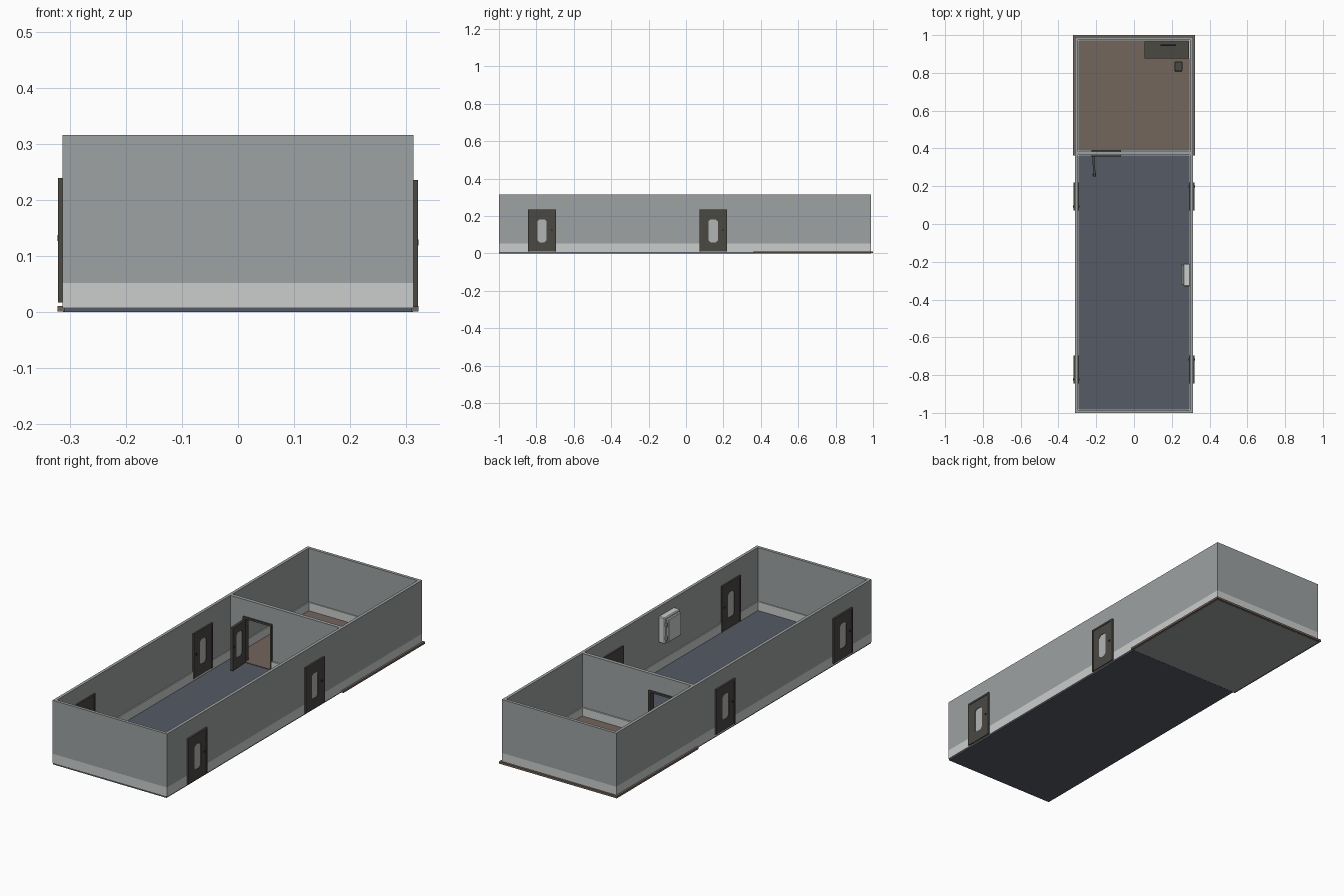
import bpy, bmesh, math
from mathutils import Matrix, Vector

if "Cube" in bpy.data.objects:
    bpy.data.objects.remove(bpy.data.objects["Cube"])


def material(name, rgb):
    m = bpy.data.materials.new(name)
    m.diffuse_color = (*rgb, 1)
    m.use_nodes = True
    m.node_tree.nodes["Principled BSDF"].inputs["Base Color"].default_value = m.diffuse_color
    return m


WALL = material("wall grey", (.34, .36, .36))
LIGHT = material("pale grey", (.60, .61, .61))
BLUE = material("blue grey floor", (.091, .105, .133))
BROWN = material("brown floor", (.175, .133, .108))
DARK = material("dark metal", (.07, .065, .055))
GLASS = material("window grey", (.44, .46, .45))
BLACK = material("black plastic", (.02, .02, .02))


def finish(name, bm, mat, matrix=None):
    bmesh.ops.recalc_face_normals(bm, faces=bm.faces)
    me = bpy.data.meshes.new(name)
    bm.to_mesh(me)
    bm.free()
    me.materials.append(mat)
    ob = bpy.data.objects.new(name, me)
    bpy.context.collection.objects.link(ob)
    if matrix:
        ob.matrix_world = matrix
    return ob


def box(name, mat, x, y, z, matrix=None, bevel=0):
    """Box from (min, max) ranges."""
    bm = bmesh.new()
    bmesh.ops.create_cube(bm, size=1)
    for v in bm.verts:
        v.co = Vector([(r[0] + r[1]) / 2 + c * (r[1] - r[0]) for r, c in zip((x, y, z), v.co)])
    if bevel:
        bmesh.ops.bevel(bm, geom=bm.edges[:], offset=bevel, segments=1, affect='EDGES')
    return finish(name, bm, mat, matrix)


def cylinder(name, mat, r, depth, matrix):
    bm = bmesh.new()
    bmesh.ops.create_cone(bm, cap_ends=True, segments=12, radius1=r, radius2=r, depth=depth)
    return finish(name, bm, mat, matrix)


def ring(name, mat, x, y, z, t):
    """Closed rectangular wall of thickness t, open at top and bottom."""
    bm = bmesh.new()
    loops = []
    for d in (0, t):
        for h in z:
            loops.append([bm.verts.new(p) for p in (
                (x[0] + d, y[0] + d, h), (x[1] - d, y[0] + d, h),
                (x[1] - d, y[1] - d, h), (x[0] + d, y[1] - d, h))])
    order = [loops[0], loops[1], loops[3], loops[2]]
    for a, b in zip(order, order[1:] + order[:1]):
        for i in range(4):
            j = (i + 1) % 4
            bm.faces.new((a[i], a[j], b[j], b[i]))
    return finish(name, bm, mat)


def octagon(a, z0, z1, c):
    return [(-a + c, z0), (a - c, z0), (a, z0 + c), (a, z1 - c),
            (a - c, z1), (-a + c, z1), (-a, z1 - c), (-a, z0 + c)]


def door_leaf(name, w, h, t, matrix):
    """Door leaf with an eight-sided window, knobs on both faces."""
    win = octagon(.025, .05, .173, .011)
    bm = bmesh.new()
    o = [bm.verts.new((x, -t / 2, z)) for x, z in ((-w, 0), (w, 0), (w, h), (-w, h))]
    p = [bm.verts.new((x, -t / 2, z)) for x, z in win]
    for k in range(4):
        n = (k + 1) % 4
        bm.faces.new((o[k], o[n], p[2 * k + 1], p[2 * k]))
        bm.faces.new((o[n], p[(2 * k + 2) % 8], p[2 * k + 1]))
    geo = bmesh.ops.extrude_face_region(bm, geom=bm.faces[:])["geom"]
    bmesh.ops.translate(bm, vec=(0, t, 0), verts=[v for v in geo if isinstance(v, bmesh.types.BMVert)])
    finish(name, bm, DARK, matrix)
    # window pane
    bm = bmesh.new()
    q = t / 2 - .0025
    f = bm.faces.new([bm.verts.new((x, -q, z)) for x, z in win])
    geo = bmesh.ops.extrude_face_region(bm, geom=[f])["geom"]
    bmesh.ops.translate(bm, vec=(0, 2 * q, 0), verts=[v for v in geo if isinstance(v, bmesh.types.BMVert)])
    finish(name + "_window", bm, GLASS, matrix)
    # handle through the leaf
    cylinder(name + "_handle", BLACK, .005, t + .006,
             matrix @ Matrix.Translation((w - .012, 0, .115)) @ Matrix.Rotation(math.pi / 2, 4, 'X'))


def door_frame(name, w, h, t, matrix):
    for s, side in ((-1, "left"), (1, "right")):
        box(f"{name}_{side}_jamb", DARK, sorted((s * w, s * (w - .009))), (-t / 2, t / 2), (0, h), matrix)
    box(name + "_head", DARK, (-w + .009, w - .009), (-t / 2, t / 2), (h - .009, h), matrix)


# Floors
box("main_floor", BLUE, (-.31, .31), (-1, .365), (0, .008))
box("back_room_floor", BROWN, (-.322, .322), (.362, 1), (.001, .011))
box("back_room_underside", WALL, (-.312, .312), (.366, .99), (0, .003))

# Outer walls with a pale lower band
ring("outer_walls", WALL, (-.3125, .3125), (-1, .99), (.052, .316), .015)
ring("lower_wall_band", LIGHT, (-.3125, .3125), (-1, .99), (.007, .052), .02)

# Partition with a doorway
DX0, DX1 = -.225, -.068
for n, x in (("left", (-.2975, DX0)), ("right", (DX1, .2975))):
    box(f"partition_{n}", WALL, x, (.366, .384), (.052, .316))
    box(f"partition_{n}_band", LIGHT, x, (.359, .391), (.007, .052))
box("partition_lintel", WALL, (DX0, DX1), (.366, .384), (.232, .316))
door_frame("partition_frame", (DX1 - DX0) / 2, .225, .034,
           Matrix.Translation(((DX0 + DX1) / 2, .375, .009)))

# Open door in the partition
door_leaf("open_door", .056, .212, .012,
          Matrix.Translation((-.212, .305, .012)) @ Matrix.Rotation(math.radians(-87), 4, 'Z'))

# Side doors
for side, s, z, h in (("right", 1, .009, .226), ("left", -1, .017, .222)):
    for end, y in (("front", -.77), ("middle", .145)):
        m = Matrix.Translation((s * .3055, y, z)) @ Matrix.Rotation(s * math.pi / 2, 4, 'Z')
        door_frame(f"{side}_{end}_frame", .074, h, .031, m)
        door_leaf(f"{side}_{end}_door", .065, h - .009, .027, m)

# Wall cabinet
box("cabinet_body", LIGHT, (.262, .298), (-.33, -.21), (.142, .272), bevel=.004)
box("cabinet_door", LIGHT, (.25, .263), (-.32, -.22), (.15, .264), bevel=.003)
for i, z in enumerate((.172, .24)):
    box(f"cabinet_hinge_{i}", WALL, (.252, .264), (-.22, -.213), (z - .009, z + .009))

# Desk, screen and chair in the back room
box("desk_top", DARK, (.055, .29), (.877, .966), (.083, .09))
for n, x in (("left", (.055, .063)), ("right", (.282, .29))):
    box(f"desk_{n}_panel", DARK, x, (.88, .963), (.011, .083))
box("desk_back_panel", DARK, (.063, .282), (.955, .962), (.03, .083))
box("screen", BLACK, (.14, .222), (.943, .949), (.105, .175))
box("screen_stand", BLACK, (.172, .19), (.944, .95), (.09, .11))
box("chair_seat", DARK, (.214, .256), (.81, .86), (.047, .055), bevel=.003)
box("chair_back", DARK, (.217, .253), (.805, .812), (.06, .1))
box("chair_back_post", DARK, (.23, .24), (.806, .811), (.05, .065))
cylinder("chair_post", DARK, .004, .036, Matrix.Translation((.235, .834, .03)))
for i in range(2):
    box(f"chair_foot_{i}", DARK, (-.022, .022), (-.003, .003), (0, .005),
        Matrix.Translation((.235, .834, .011)) @ Matrix.Rotation(math.radians(45 + 90 * i), 4, 'Z'))
